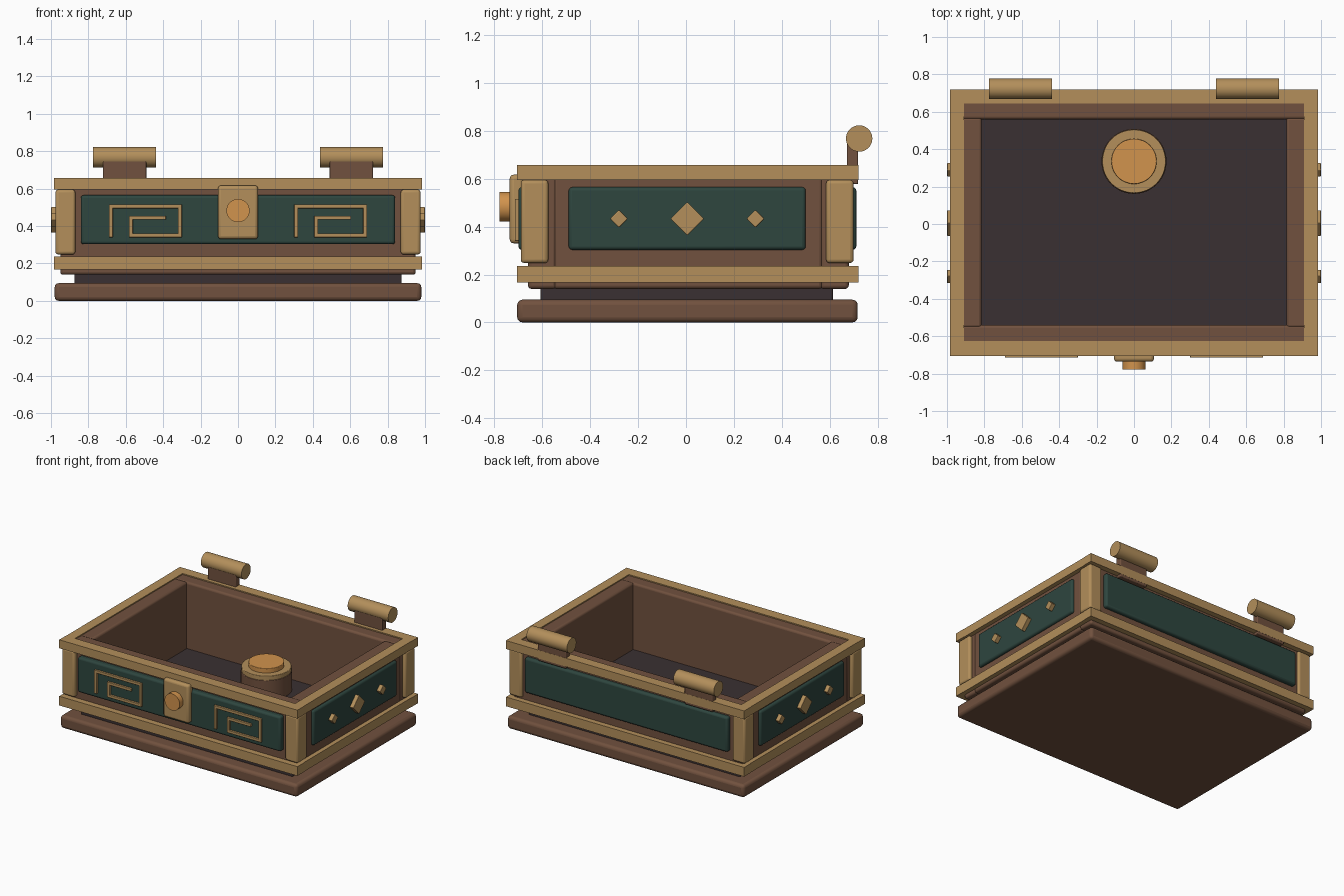
import bpy
from math import pi, radians

cube = bpy.data.objects.get("Cube")
if cube:
    bpy.data.objects.remove(cube, do_unlink=True)


def material(name, rgb):
    """Flat material from 0-255 display values, converted to linear."""
    lin = [((c / 255 + 0.055) / 1.055) ** 2.4 for c in rgb] + [1.0]
    m = bpy.data.materials.new(name)
    m.use_nodes = True
    m.diffuse_color = lin
    m.node_tree.nodes["Principled BSDF"].inputs["Base Color"].default_value = lin
    return m


WOOD = material("brown wood", (113, 81, 62))
BRASS = material("pale brass", (179, 143, 91))
AMBER = material("amber metal", (209, 147, 77))
GREEN = material("dark green", (46, 70, 63))
DARK = material("charcoal", (58, 48, 50))


def finish(ob, name, mat, bevel=0.0):
    ob.name = name
    ob.data.materials.append(mat)
    if bevel:
        mod = ob.modifiers.new("Rounded edges", "BEVEL")
        mod.width = bevel
        mod.segments = 3
    bpy.ops.object.shade_smooth_by_angle(angle=radians(35))
    return ob


def box(name, mat, x, y, z, bevel=0.0):
    """Box given as (min, max) spans."""
    spans = (x, y, z)
    bpy.ops.mesh.primitive_cube_add(size=1, location=[(a + b) / 2 for a, b in spans])
    ob = bpy.context.object
    ob.scale = [abs(b - a) for a, b in spans]
    bpy.ops.object.transform_apply(location=False, rotation=False, scale=True)
    return finish(ob, name, mat, bevel)


def cylinder(name, mat, center, radius, length, rotation=(0, 0, 0), bevel=0.0):
    bpy.ops.mesh.primitive_cylinder_add(vertices=48, radius=radius, depth=length,
                                        location=center, rotation=rotation)
    return finish(bpy.context.object, name, mat, bevel)


SIDES = (("left", 1), ("right", -1))
FRONT, BACK = -0.705, 0.72      # outer faces of the trim
MID = (FRONT + BACK) / 2

# Base and floor
box("base_slab", WOOD, (-0.98, 0.98), (FRONT, 0.717), (0, 0.095), 0.022)
box("floor_plinth", DARK, (-0.875, 0.875), (-0.607, 0.613), (0.08, 0.155), 0.008)

# Walls: full-width front and back, side walls between them
box("front_wall", WOOD, (-0.95, 0.95), (-0.66, -0.54), (0.14, 0.65), 0.015)
box("back_wall", WOOD, (-0.95, 0.95), (0.56, 0.68), (0.14, 0.65), 0.015)
for side, s in SIDES:
    box(side + "_wall", WOOD, (s * 0.815, s * 0.95), (-0.555, 0.57), (0.14, 0.65), 0.015)

# Brass trim frames
for level, z in (("lower", (0.167, 0.236)), ("upper", (0.595, 0.658))):
    box(level + "_front_trim", BRASS, (-0.985, 0.985), (FRONT, FRONT + 0.08), z)
    box(level + "_back_trim", BRASS, (-0.985, 0.985), (BACK - 0.075, BACK), z)
    for side, s in SIDES:
        box(f"{level}_{side}_trim", BRASS, (s * 0.91, s * 0.983),
            (FRONT + 0.08, BACK - 0.075), z)

# Corner posts
for side, s in SIDES:
    for end, y in (("front", (-0.69, -0.575)), ("back", (0.585, 0.7))):
        box(f"{end}_{side}_post", BRASS, (s * 0.87, s * 0.976), y, (0.248, 0.595), 0.015)

# Green panels
box("front_panel", GREEN, (-0.84, 0.84), (-0.70, -0.64), (0.303, 0.565), 0.015)
box("back_panel", GREEN, (-0.84, 0.84), (0.66, 0.711), (0.303, 0.565), 0.015)
for side, s in SIDES:
    box(side + "_panel", GREEN, (s * 0.93, s * 0.97), (-0.49, 0.5), (0.303, 0.565), 0.015)

# Diamond studs on the side panels
for side, s in SIDES:
    for place, y, half in (("front", -0.28, 0.037), ("middle", 0.005, 0.07), ("back", 0.29, 0.037)):
        edge = half * 2 ** 0.5
        ob = box(f"{side}_{place}_diamond", BRASS, (s * 0.95, s * 1.0),
                 (y - edge / 2, y + edge / 2), (0.433 - edge / 2, 0.433 + edge / 2), 0.004)
        ob.rotation_euler.x = pi / 4

# Square spiral ornaments on the front panel
W = 0.021
for side, x0 in (("right", -0.69), ("left", 0.30)):
    bars = (
        ("outer", 0, W, 0.34, 0.516),
        ("top", 0, 0.39, 0.516 - W, 0.516),
        ("far", 0.39 - W, 0.39, 0.34, 0.516),
        ("bottom", 0.107, 0.39, 0.34, 0.34 + W),
        ("inner", 0.107, 0.107 + W, 0.34, 0.455),
        ("tip", 0.107, 0.305, 0.455 - W, 0.455),
    )
    for part, a, b, low, high in bars:
        box(f"{side}_spiral_{part}_bar", BRASS, (x0 + a, x0 + b), (-0.715, -0.69),
            (low, high), 0.003)

# Front latch
box("latch_plate", BRASS, (-0.107, 0.107), (-0.736, -0.68), (0.33, 0.617), 0.017)
cylinder("latch_knob", AMBER, (0, -0.745, 0.483), 0.062, 0.066, (pi / 2, 0, 0))

# Hinges
for side, s in SIDES:
    box(side + "_hinge_plate", WOOD, (s * 0.49, s * 0.722), (0.672, 0.719), (0.577, 0.75), 0.006)
    cylinder(side + "_hinge_barrel", BRASS, (s * 0.607, 0.723, 0.768), 0.055, 0.335,
             (0, pi / 2, 0))

# Round pedestal inside the box
for name, mat, radius, low, high in (
        ("pedestal", WOOD, 0.174, 0.14, 0.30),
        ("pedestal_ring", BRASS, 0.17, 0.29, 0.332),
        ("pedestal_disc", AMBER, 0.121, 0.32, 0.365)):
    cylinder(name, mat, (0, 0.335, (low + high) / 2), radius, high - low, bevel=0.004)
